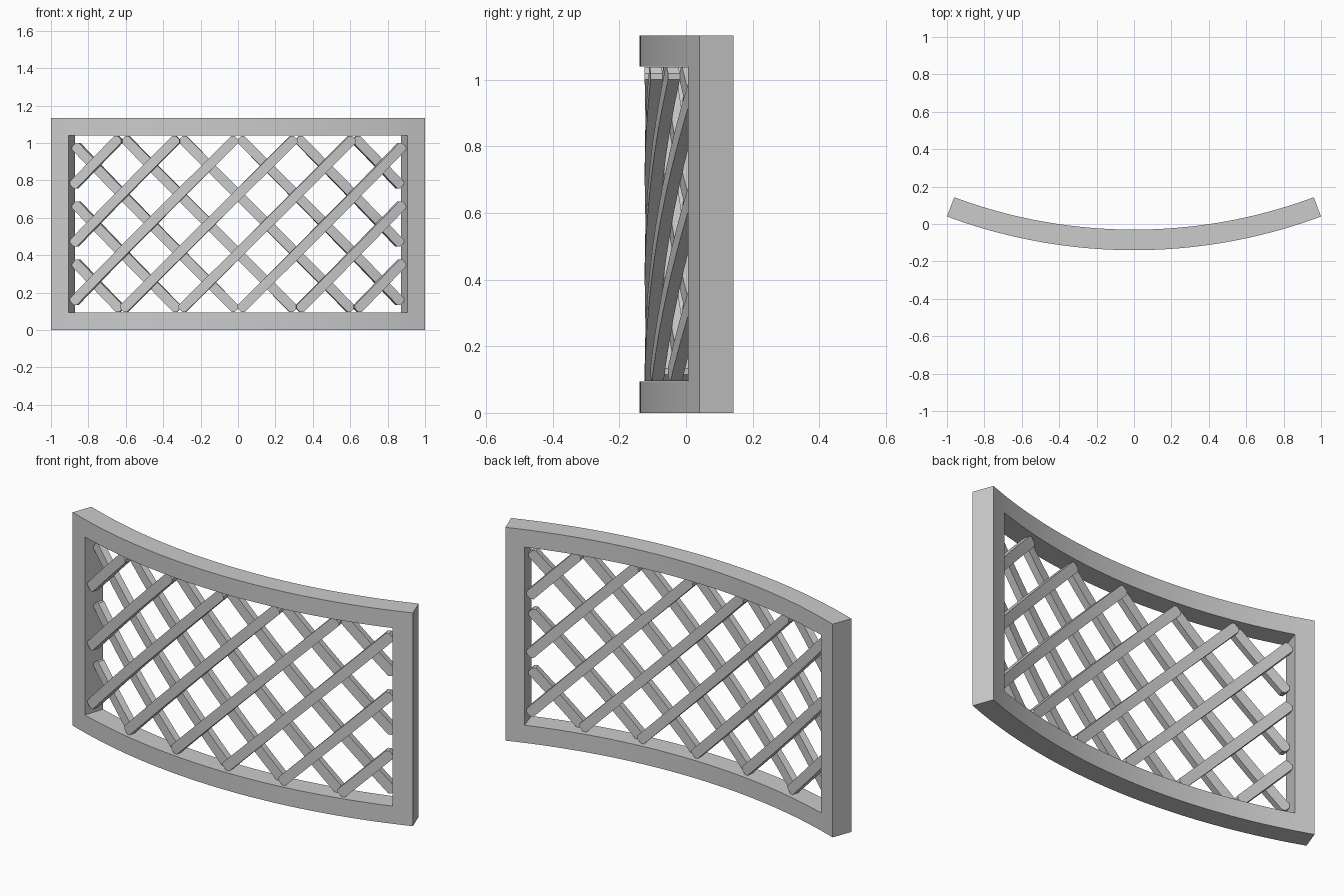
import bpy, bmesh, math

if "Cube" in bpy.data.objects:
    bpy.data.objects.remove(bpy.data.objects["Cube"])

R_OUT, R_IN = 2.868, 2.758          # front and back radii of the curved panel
R_MID = (R_OUT + R_IN) / 2
CENTRE_Y = R_OUT - 0.14
END = math.asin(1 / R_OUT)          # angle of the panel ends
OPEN = math.asin(0.905 / R_OUT)     # angle of the opening edges
HEIGHT, Z0, Z1 = 1.133, 0.094, 1.04

grey = bpy.data.materials.new("light grey")
grey.diffuse_color = (0.6, 0.6, 0.6, 1)
grey.use_nodes = True
grey.node_tree.nodes["Principled BSDF"].inputs["Base Color"].default_value = grey.diffuse_color


def on_arc(angle, z, r):
    return (r * math.sin(angle), CENTRE_Y - r * math.cos(angle), z)


def sweep(name, sections):
    """Joins four-point sections into a closed bar."""
    bm = bmesh.new()
    rings = [[bm.verts.new(p) for p in s] for s in sections]
    for a, b in zip(rings, rings[1:]):
        for i in range(4):
            j = (i + 1) % 4
            bm.faces.new((a[i], a[j], b[j], b[i]))
    bm.faces.new(rings[0])
    bm.faces.new(rings[-1])
    bmesh.ops.recalc_face_normals(bm, faces=bm.faces)
    me = bpy.data.meshes.new(name)
    bm.to_mesh(me)
    bm.free()
    me.materials.append(grey)
    ob = bpy.data.objects.new(name, me)
    bpy.context.collection.objects.link(ob)
    bpy.ops.object.select_all(action='DESELECT')
    ob.select_set(True)
    bpy.context.view_layer.objects.active = ob
    bpy.ops.object.shade_smooth_by_angle(angle=math.radians(25))
    return ob


def curved_block(name, a0, a1, z0, z1, steps):
    secs = []
    for i in range(steps + 1):
        a = a0 + (a1 - a0) * i / steps
        secs.append([on_arc(a, z0, R_OUT), on_arc(a, z1, R_OUT),
                     on_arc(a, z1, R_IN), on_arc(a, z0, R_IN)])
    return sweep(name, secs)


# frame: two curved rails and two end posts
curved_block("bottom_rail", -OPEN, OPEN, 0, Z0, 36)
curved_block("top_rail", -OPEN, OPEN, Z1, HEIGHT, 36)
curved_block("left_post", -END, -OPEN, 0, HEIGHT, 2)
curved_block("right_post", OPEN, END, 0, HEIGHT, 2)

# lattice: two layers of diagonal slats with clipped corners
HALF_W, CLIP, MARGIN = 0.026, 0.012, 0.012
MID_Z = (Z0 + Z1) / 2
S_MAX = OPEN * R_MID - MARGIN
Z_MAX = (Z1 - Z0) / 2 - MARGIN


def slat(name, offset, direction, r_front, r_back):
    # centre line: s = offset + t, z = t, trimmed to the opening
    t0 = max(-Z_MAX, -S_MAX - offset)
    t1 = min(Z_MAX, S_MAX - offset)
    length = (t1 - t0) * math.sqrt(2)
    steps = 12
    stations = [(0, HALF_W - CLIP)]
    stations += [(CLIP + (length - 2 * CLIP) * i / steps, HALF_W) for i in range(steps + 1)]
    stations += [(length, HALF_W - CLIP)]
    k = math.sqrt(0.5)
    secs = []
    for u, w in stations:
        sec = []
        for side, r in ((-1, r_front), (1, r_front), (1, r_back), (-1, r_back)):
            s = offset + t0 + k * u - k * side * w
            z = MID_Z + t0 + k * u + k * side * w
            sec.append(on_arc(direction * s / R_MID, z, r))
        secs.append(sec)
    sweep(name, secs)


for i in range(8):
    off = (i - 3.5) * 0.312
    slat(f"front_slat_{i + 1}", off, 1, 2.852, 2.816)
    slat(f"back_slat_{i + 1}", off, -1, 2.816, 2.78)
